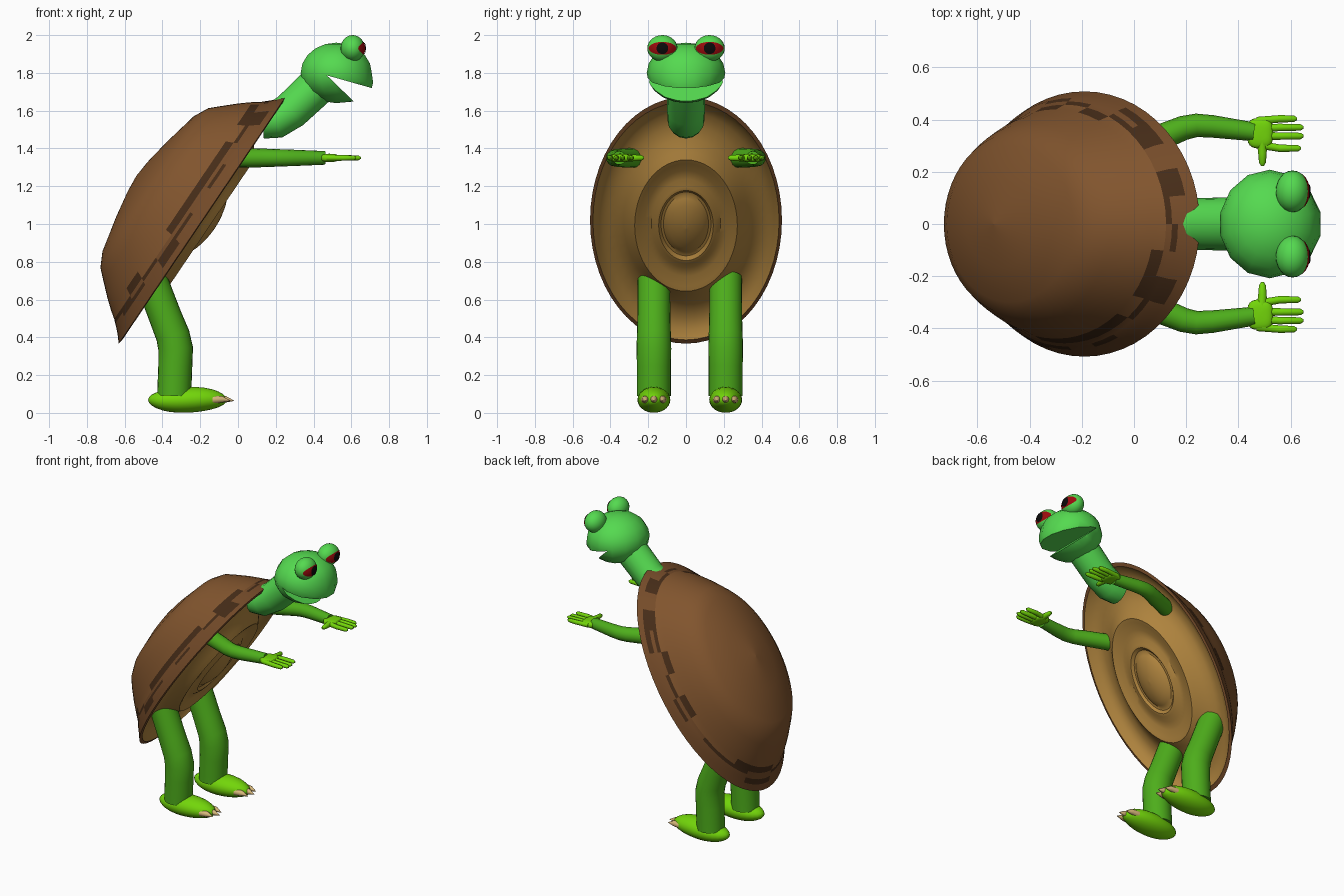
import bpy, bmesh, math, random
from mathutils import Vector

if "Cube" in bpy.data.objects:
    bpy.data.objects.remove(bpy.data.objects["Cube"])

random.seed(4)


def material(name, r, g, b):
    m = bpy.data.materials.new(name)
    m.diffuse_color = (r, g, b, 1)
    m.use_nodes = True
    m.node_tree.nodes["Principled BSDF"].inputs["Base Color"].default_value = m.diffuse_color
    return m


HEAD = material("head green", .09, .70, .08)
LIMB = material("limb green", .075, .42, .011)
LIME = material("lime green", .17, .67, .003)
SHELL = material("shell brown", .22, .09, .027)
RIM = material("rim brown", .175, .07, .022)
DARK = material("dark brown", .06, .025, .009)
TAN = material("belly tan", .43, .23, .048)
RED = material("iris red", .32, .003, .004)
BLACK = material("pupil black", .003, .003, .003)
CLAW = material("claw cream", .68, .48, .2)


def finish(name, bm, mats, angle=40):
    bmesh.ops.recalc_face_normals(bm, faces=bm.faces[:])
    me = bpy.data.meshes.new(name)
    bm.to_mesh(me)
    bm.free()
    for m in mats:
        me.materials.append(m)
    me.shade_smooth()
    me.set_sharp_from_angle(angle=math.radians(angle))
    ob = bpy.data.objects.new(name, me)
    bpy.context.collection.objects.link(ob)
    return ob


def skin(bm, rings):
    """Bridge closed rings of vertices; returns the face rows."""
    n = len(rings[0])
    return [[bm.faces.new((a[i], a[(i + 1) % n], b[(i + 1) % n], b[i])) for i in range(n)]
            for a, b in zip(rings, rings[1:])]


def tube(name, pts, radii, mat, ref=(0, 1, 0), segs=16):
    """Round tube along a path; ref is the normal of the bend plane."""
    bm = bmesh.new()
    P = [Vector(p) for p in pts]
    side = Vector(ref)
    rings = []
    for i, p in enumerate(P):
        t = (P[min(i + 1, len(P) - 1)] - P[max(i - 1, 0)]).normalized()
        s = (side - t * side.dot(t)).normalized()
        o = t.cross(s)
        rings.append([bm.verts.new(p + radii[i] * (s * math.cos(a) + o * math.sin(a)))
                      for a in (2 * math.pi * k / segs for k in range(segs))])
    skin(bm, rings)
    bm.faces.new(rings[0])
    bm.faces.new(rings[-1])
    return finish(name, bm, [mat], 50)


def ball(name, c, r, mat, segs=24, rings=14, warp=None):
    bm = bmesh.new()
    bmesh.ops.create_uvsphere(bm, u_segments=segs, v_segments=rings, radius=1)
    for v in bm.verts:
        if warp:
            warp(v.co)
        v.co = Vector(c) + Vector(r) * v.co
    return finish(name, bm, [mat], 60)


# Shell: elliptical lathe on a tilted axis, dome behind and stepped belly in front
U, N = Vector((.56, 0, .828)), Vector((-.828, 0, .56))
CENTRE = Vector((-.19, 0, 1.02))
SEG = 56


def lathe(profile):
    """Profile entries: radius fraction along the body, depth, radius fraction across."""
    bm = bmesh.new()
    rings = [[bm.verts.new(CENTRE + U * (.785 * r * math.cos(a)) + N * n
                           + Vector((0, .508 * ry * math.sin(a), 0)))
              for a in (2 * math.pi * k / SEG for k in range(SEG))]
             for r, n, ry in profile]
    return bm, skin(bm, rings)


dome = [(.97, -.005, .97), (1.005, 0, 1), (.96, .03, .975), (.925, .058, .95), (.905, .075, .925),
        (.885, .092, .90), (.85, .13, .865), (.79, .187, .82), (.71, .255, .755), (.65, .305, .69),
        (.55, .345, .59), (.3, .388, .33), (.12, .412, .13), (.002, .42, .002)]
bm, rows = lathe(dome)
for row in rows[:5]:
    for f in row:
        f.material_index = 1
# weathered dark patches around the rim, in short runs
for row, chance in ((2, .2), (3, .4), (4, .45), (5, .25)):
    dark = False
    for i, f in enumerate(rows[row]):
        if i % 2 == 0:
            dark = random.random() < chance
        if dark:
            f.material_index = 2
finish("shell", bm, [SHELL, RIM, DARK], 35)

belly = [(.97, -.005), (.92, .03), (.84, .05), (.74, .045), (.65, .015), (.58, -.025), (.535, -.05),
         (.50, -.045), (.43, -.03), (.36, -.03), (.31, -.048), (.285, -.05), (.26, -.035),
         (.235, -.035), (.215, -.045), (.17, -.06), (.1, -.073), (.05, -.078), (.002, -.08)]
bm, rows = lathe([(r, n, r) for r, n in belly])
finish("belly", bm, [TAN], 35)


# Head: sphere with a squared snout and an open wedge mouth
def snout(co):
    if co.x > 0 and co.z < 0:
        co.x *= 1 - .2 * co.z + .3 * co.z ** 2


head = ball("head", (.52, 0, 1.80), (.193, .208, .16), HEAD, 14, 10, snout)
bm = bmesh.new()
wedge = [(.47, 1.787), (1.0, 1.637), (.85, 1.42)]
ends = [[bm.verts.new((x, y, z)) for x, z in wedge] for y in (-.4, .4)]
skin(bm, ends)
bm.faces.new(ends[0])
bm.faces.new(ends[1])
cutter = finish("mouth_cutter", bm, [HEAD])
cutter.hide_render = True
mod = head.modifiers.new("mouth", 'BOOLEAN')
mod.operation, mod.object, mod.solver = 'DIFFERENCE', cutter, 'EXACT'
bpy.context.view_layer.objects.active = head
bpy.ops.object.modifier_apply(modifier="mouth")
bpy.data.objects.remove(cutter)
head.data.set_sharp_from_angle(angle=math.radians(40))

tube("neck", [(.13, 0, 1.545), (.2, 0, 1.55), (.28, 0, 1.6), (.46, 0, 1.77)],
     [.093, .098, .1, .105], HEAD)


# Eyes: bulging lids with thin iris and pupil patches facing +x
def eye_patch(name, c, r, ry, rz, lift, mat):
    bm = bmesh.new()
    rings = []
    for s in (.01, .25, .5, .75, 1):
        ring = []
        for k in range(28):
            a = 2 * math.pi * k / 28
            y, z = ry * s * math.cos(a), rz * s * math.sin(a)
            x = r[0] * math.sqrt(max(0, 1 - (y / r[1]) ** 2 - (z / r[2]) ** 2)) + lift
            ring.append(bm.verts.new((c[0] + x, c[1] + y, c[2] + z)))
        rings.append(ring)
    skin(bm, rings)
    bm.faces.new(rings[0])
    ob = finish(name, bm, [mat])
    if ob.data.polygons[0].normal.x < 0:
        ob.data.flip_normals()


def boxy(co):
    for i in range(3):
        co[i] = math.copysign(abs(co[i]) ** .65, co[i])


def taper(co):
    co.z += .12 * co.x * (1 - co.x * co.x)


for side, s in (("left", 1), ("right", -1)):
    c, r = (.607, s * .125, 1.93), (.064, .08, .07)
    ball(side + "_eye_bulge", c, r, HEAD)
    eye_patch(side + "_iris", c, r, .073, .034, .003, RED)
    eye_patch(side + "_pupil", c, r, .031, .031, .006, BLACK)

    # Arms and hands
    def P(x, y, z=1.35):
        return (x, s * y, z)

    tube(side + "_arm", [P(-.03, .28), P(.11, .335), P(.19, .368), P(.24, .378), P(.30, .374), P(.46, .353)],
         [.052, .05, .047, .045, .043, .036], LIMB, (0, 0, 1))
    ball(side + "_palm", P(.483, .348), (.05, .058, .022), LIME, 24, 12, boxy)
    for i, (y0, y1, tip) in enumerate([(.395, .403, .625), (.367, .37, .65), (.337, .337, .65), (.305, .29, .64)]):
        tube(f"{side}_finger_{i + 1}", [P(.47, y0), P(.56, y1), P(tip - .012, y1), P(tip, y1)],
             [.016, .015, .013, .005], LIME, (0, 0, 1), 10)
    tube(side + "_thumb", [P(.49, .33), P(.492, .27), P(.492, .235), P(.492, .223)],
         [.022, .017, .014, .006], LIME, (0, 0, 1), 10)

    # Legs, feet and claws
    y = .02 + s * .19
    tube(side + "_leg", [(-.465, y, .72), (-.385, y, .51), (-.345, y, .41), (-.33, y, .34), (-.332, y, .25), (-.338, y, .09)],
         [.086, .087, .09, .092, .09, .09], LIMB, segs=24)
    ball(side + "_foot", (-.268, y, .069), (.208, .087, .068), LIME, 28, 14, taper)
    for i, d in enumerate((-.046, 0, .046)):
        far = .02 if d == 0 else 0
        tube(f"{side}_claw_{i + 1}", [(-.135 + far, y + d, .07), (-.085 + far, y + d, .072), (-.04 + far, y + d * .95, .064)],
             [.022, .018, .001], CLAW, segs=10)
